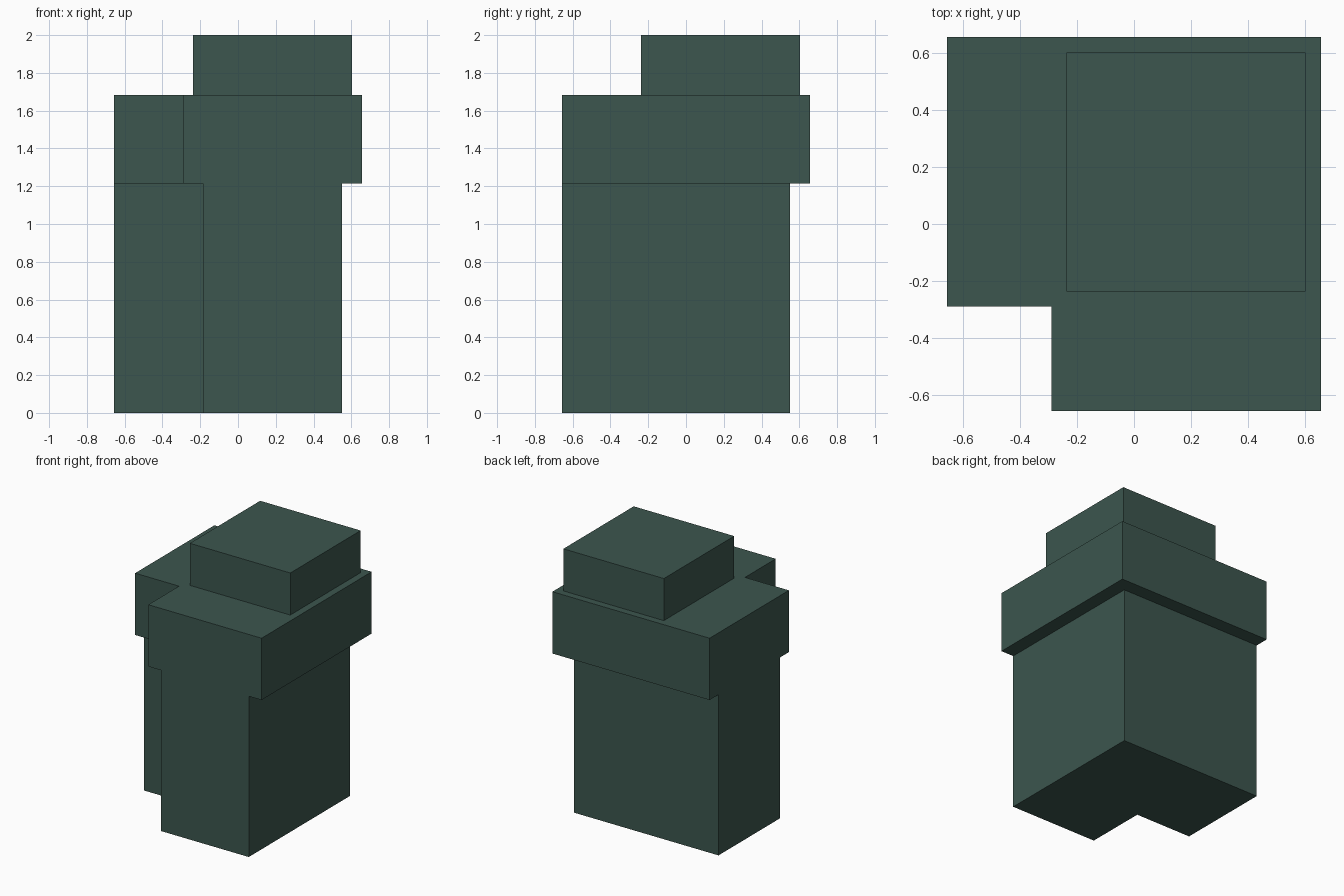
import bpy, bmesh

if "Cube" in bpy.data.objects:
    bpy.data.objects.remove(bpy.data.objects["Cube"])

green = bpy.data.materials.new("dark_green")
green.diffuse_color = (0.045, 0.093, 0.077, 1)
green.use_nodes = True
green.node_tree.nodes["Principled BSDF"].inputs["Base Color"].default_value = green.diffuse_color


def extrude_profile(name, points, z0, z1):
    """Raise a flat outline into a closed solid."""
    bm = bmesh.new()
    base = bm.faces.new([bm.verts.new((x, y, z0)) for x, y in points])
    ext = bmesh.ops.extrude_face_region(bm, geom=[base], use_keep_orig=True)
    top = [v for v in ext["geom"] if isinstance(v, bmesh.types.BMVert)]
    bmesh.ops.translate(bm, verts=top, vec=(0, 0, z1 - z0))
    bmesh.ops.recalc_face_normals(bm, faces=bm.faces)
    mesh = bpy.data.meshes.new(name)
    bm.to_mesh(mesh)
    bm.free()
    mesh.materials.append(green)
    bpy.context.collection.objects.link(bpy.data.objects.new(name, mesh))


def corner_outline(lo, notch, hi):
    """L-shaped outline with its notch at the front left."""
    return [(notch, lo), (hi, lo), (hi, hi), (lo, hi), (lo, notch), (notch, notch)]


def square_outline(lo, hi):
    return [(lo, lo), (hi, lo), (hi, hi), (lo, hi)]


# L-shaped shaft, wider overhanging collar, square cap
extrude_profile("corner_shaft", corner_outline(-0.657, -0.185, 0.55), 0, 1.215)
extrude_profile("corner_collar", corner_outline(-0.657, -0.29, 0.657), 1.215, 1.682)
extrude_profile("top_cap", square_outline(-0.237, 0.603), 1.682, 2.0)
